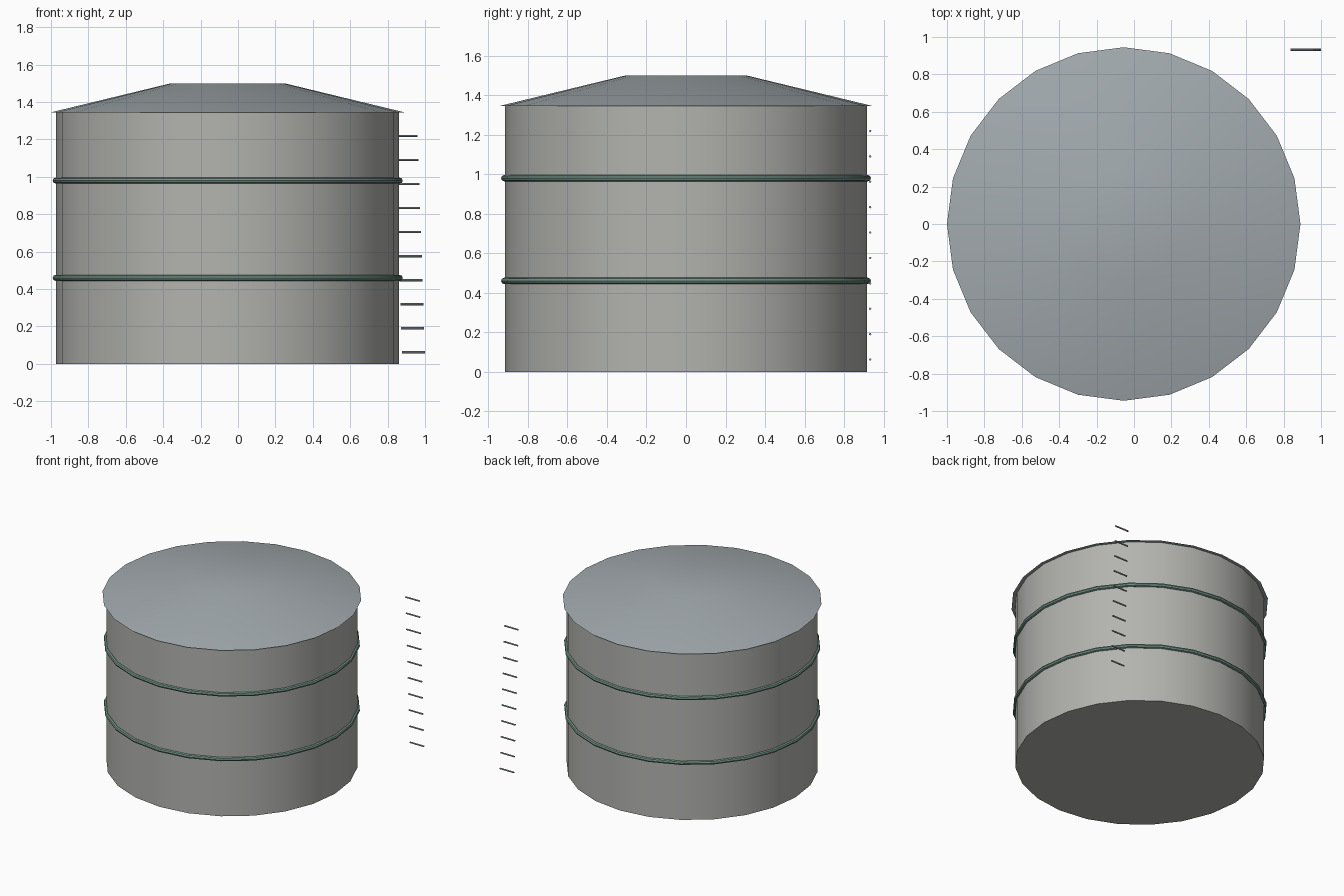
import bpy
from math import radians, pi

if "Cube" in bpy.data.objects:
    bpy.data.objects.remove(bpy.data.objects["Cube"])

CX = -0.055      # tank axis
SIDES = 24


def material(name, rgb):
    m = bpy.data.materials.new(name)
    m.diffuse_color = (*rgb, 1)
    m.use_nodes = True
    m.node_tree.nodes["Principled BSDF"].inputs["Base Color"].default_value = m.diffuse_color
    return m


roof_metal = material("roof_metal", (0.36, 0.40, 0.42))
hoop_green = material("hoop_green", (0.17, 0.30, 0.25))
wall_metal = material("wall_metal", (0.45, 0.45, 0.43))


def finish(name, mat):
    ob = bpy.context.object
    ob.name = name
    ob.data.materials.append(mat)
    bpy.ops.object.shade_smooth_by_angle(angle=radians(30))
    return ob


# Tank wall with closed base
bpy.ops.mesh.primitive_cylinder_add(vertices=SIDES, radius=0.917, depth=1.345,
                                    location=(CX, 0, 0.6725))
finish("tank_wall", wall_metal)

# Shallow conical roof with flat cap, overhanging the wall
bpy.ops.mesh.primitive_cone_add(vertices=SIDES, radius1=0.945, radius2=0.305,
                                depth=0.155, location=(CX, 0, 1.4225))
finish("roof", roof_metal)

# Reinforcing hoops
for i, z in enumerate((0.46, 0.98)):
    bpy.ops.mesh.primitive_torus_add(major_segments=SIDES, minor_segments=8,
                                     major_radius=0.92, minor_radius=0.016,
                                     location=(CX, 0, z))
    finish(f"hoop_{i + 1}", hoop_green)

# Ladder rungs, drifting slightly inward towards the top
for i in range(10):
    t = i / 9
    bpy.ops.mesh.primitive_cylinder_add(vertices=8, radius=0.006, depth=0.123,
                                        location=(0.9385 - 0.039 * t, 0.932, 0.062 + 1.157 * t),
                                        rotation=(0, pi / 2, 0))
    finish(f"rung_{i + 1}", roof_metal)
